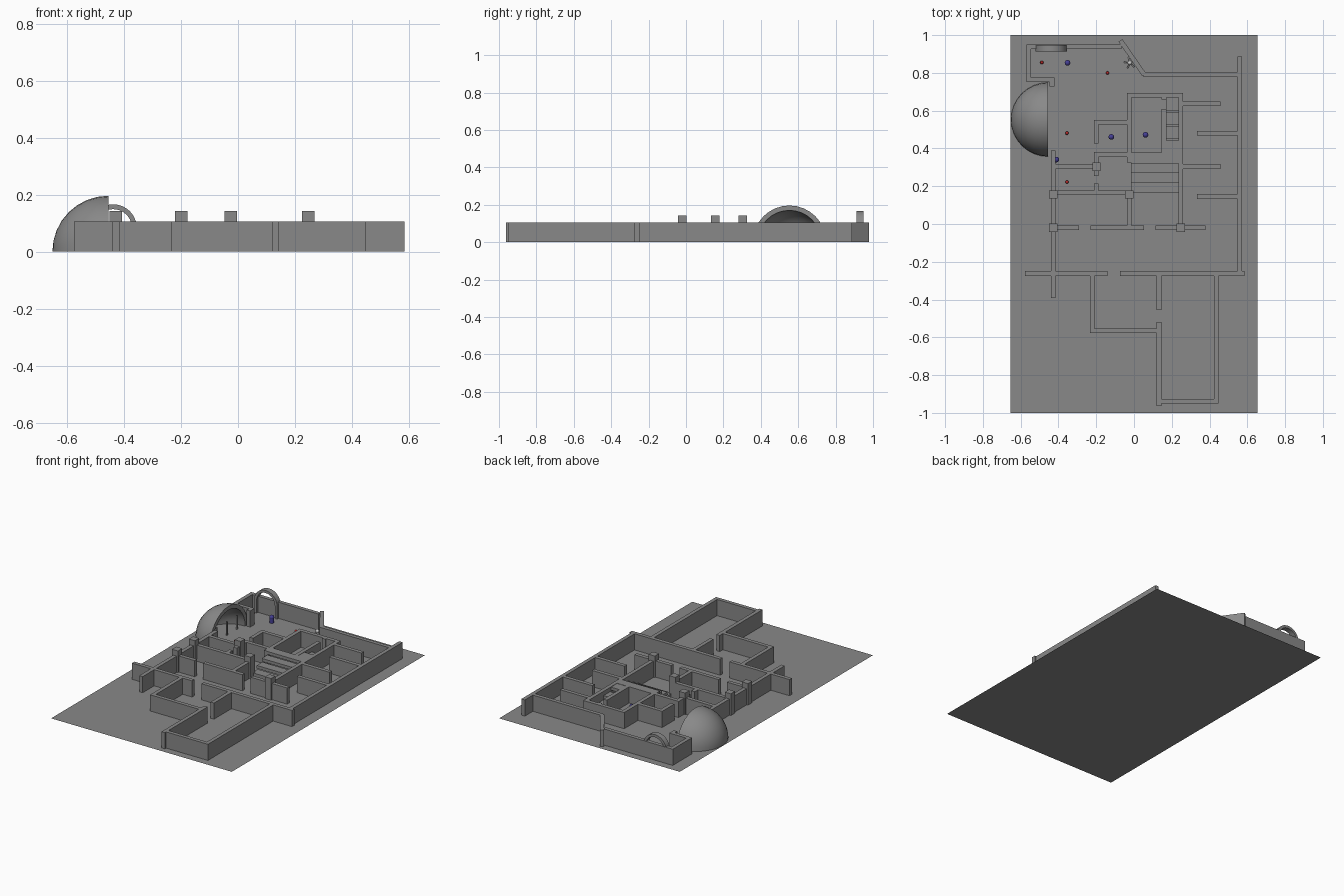
import bpy, bmesh, math
from mathutils import Matrix, Vector

if "Cube" in bpy.data.objects:
    bpy.data.objects.remove(bpy.data.objects["Cube"])

T, H = 0.025, 0.106   # wall thickness and height
DX = 0.004            # plan offset of the walls in x


def add_box(bm, x0, x1, y0, y1, z0, z1, angle=0.0):
    m = (Matrix.Translation(((x0 + x1) / 2 + DX, (y0 + y1) / 2, (z0 + z1) / 2))
         @ Matrix.Rotation(angle, 4, 'Z')
         @ Matrix.Diagonal((x1 - x0, y1 - y0, z1 - z0, 1)))
    bmesh.ops.create_cube(bm, size=1, matrix=m)


def colour(name, rgb):
    m = bpy.data.materials.new(name)
    m.diffuse_color = (*rgb, 1)
    m.use_nodes = True
    m.node_tree.nodes["Principled BSDF"].inputs["Base Color"].default_value = m.diffuse_color
    return m


GREY = colour("dark_grey", (0.25, 0.25, 0.25))


def finish(bm, name, mat=GREY, smooth=False):
    me = bpy.data.meshes.new(name)
    bm.to_mesh(me)
    bm.free()
    me.materials.append(mat)
    ob = bpy.data.objects.new(name, me)
    bpy.context.collection.objects.link(ob)
    if smooth:
        bpy.ops.object.select_all(action='DESELECT')
        ob.select_set(True)
        bpy.context.view_layer.objects.active = ob
        bpy.ops.object.shade_smooth_by_angle()
    return ob


# Ground sheet
bm = bmesh.new()
bmesh.ops.create_grid(bm, x_segments=1, y_segments=1, size=1,
                      matrix=Matrix.Diagonal((0.655, 1, 1, 1)))
finish(bm, "floor")

# Walls running along x: (y centre, x start, x end)
bm = bmesh.new()
for y, a, b in [
        (0.938, -0.574, -0.07), (0.763, -0.574, -0.426), (0.791, 0.045, 0.56),
        (0.48, 0.33, 0.555), (0.146, 0.33, 0.555),
        (0.636, 0.245, 0.455), (0.305, 0.245, 0.455),
        (0.681, -0.041, 0.255), (0.538, -0.216, -0.03),
        (0.367, -0.216, 0.24), (0.305, -0.43, -0.2), (0.166, -0.43, -0.03),
        (-0.02, -0.45, -0.295), (-0.02, -0.235, 0.05), (-0.02, 0.11, 0.375),
        (-0.262, -0.58, -0.145), (-0.262, -0.077, 0.58),
        (-0.565, -0.237, 0.13), (-0.938, 0.13, 0.443)]:
    add_box(bm, a, b, y - T / 2, y + T / 2, 0, H)
finish(bm, "cross_walls")

# Walls running along y: (x centre, y start, y end)
bm = bmesh.new()
for x, a, b in [
        (-0.561, 0.751, 0.95), (-0.438, 0.728, 0.775), (0.556, -0.27, 0.887),
        (0.243, -0.02, 0.693), (-0.029, 0.325, 0.693), (-0.029, -0.02, 0.178),
        (-0.204, 0.425, 0.55), (-0.204, 0.255, 0.38), (-0.204, 0.17, 0.214),
        (0.155, 0.36, 0.61), (0.155, 0.66, 0.675), (-0.432, -0.393, 0.388),
        (-0.225, -0.577, -0.262), (0.128, -0.455, -0.262),
        (0.128, -0.963, -0.52), (0.431, -0.95, -0.262)]:
    add_box(bm, x - T / 2, x + T / 2, a, b, 0, H)
finish(bm, "long_walls")

# Slanted wall
bm = bmesh.new()
p, q = Vector((-0.076, 0.972)), Vector((0.05, 0.79))
c, d = (p + q) / 2, q - p
add_box(bm, c.x - d.length / 2, c.x + d.length / 2, c.y - T / 2, c.y + T / 2,
        0, H, math.atan2(d.y, d.x))
finish(bm, "slanted_wall")

# Square pillars at wall crossings
bm = bmesh.new()
for x, y in [(-0.203, 0.303), (-0.432, 0.156), (-0.029, 0.156),
             (-0.432, -0.02), (0.243, -0.02)]:
    add_box(bm, x - 0.022, x + 0.022, y - 0.022, y + 0.022, 0, 0.142)
finish(bm, "pillars")

# Two flights of open steps, rising towards the middle landing
bm = bmesh.new()
for i in range(4):
    z = H * (i + 1) / 4
    y = 0.165 + i * 0.052
    add_box(bm, -0.02, 0.233, y, y + 0.058, z - 0.02, z)
finish(bm, "wide_steps")
bm = bmesh.new()
for i in range(4):
    z = H * (i + 1) / 4 - 0.002
    y = 0.67 - i * 0.076
    add_box(bm, 0.165, 0.233, y - 0.068, y, z - 0.02, z)
finish(bm, "narrow_steps")

# Quarter-sphere shell, opening towards +x
bm = bmesh.new()
CX, CY, N, M = -0.455, 0.553, 16, 8


def shell(r):
    rows = []
    for j in range(M + 1):
        u = math.pi / 2 * j / M           # 0 at rim, 90 degrees at far pole
        rows.append([bm.verts.new((CX - r * math.sin(u),
                                   CY + r * math.cos(u) * math.cos(math.pi * i / N),
                                   r * math.cos(u) * math.sin(math.pi * i / N)))
                     for i in range(N + 1)])
    for j in range(M):
        for i in range(N):
            bm.faces.new((rows[j][i], rows[j][i + 1],
                          rows[j + 1][i + 1], rows[j + 1][i]))
    return rows


outer, inner = shell(0.196), shell(0.17)
for i in range(N):
    bm.faces.new((outer[0][i], inner[0][i], inner[0][i + 1], outer[0][i + 1]))
bmesh.ops.remove_doubles(bm, verts=bm.verts, dist=1e-5)
bmesh.ops.recalc_face_normals(bm, faces=bm.faces)
finish(bm, "half_dome", smooth=True)

# Slim posts in the dome opening
bm = bmesh.new()
for y in (0.45, 0.555, 0.66):
    bmesh.ops.create_cone(bm, cap_ends=True, segments=12, radius1=0.006, radius2=0.006,
                          depth=0.09, matrix=Matrix.Translation((-0.47, y, 0.046)))
finish(bm, "dome_posts", smooth=True)

# Entrance arch against the back wall
bm = bmesh.new()
AX, AZ = -0.438, 0.083
loops = []
for y in (0.912, 0.948):
    for r in (0.083, 0.066):
        pts = [(AX + r, 0)]
        pts += [(AX + r * math.cos(math.pi * i / 20),
                 AZ + r * math.sin(math.pi * i / 20)) for i in range(21)]
        pts += [(AX - r, 0)]
        loops.append([bm.verts.new((x, y, z)) for x, z in pts])
for a, b in ((0, 1), (1, 3), (3, 2), (2, 0)):
    A, B = loops[a], loops[b]
    for i in range(len(A) - 1):
        bm.faces.new((A[i], A[i + 1], B[i + 1], B[i]))
for k in (0, -1):
    bm.faces.new([loops[n][k] for n in (0, 1, 3, 2)])
bmesh.ops.recalc_face_normals(bm, faces=bm.faces)
finish(bm, "entrance_arch", smooth=True)

# Blue figures: round head on a short body
blue = colour("blue", (0.06, 0.05, 0.3))
bm = bmesh.new()
for x, y in [(-0.352, 0.853), (-0.12, 0.461), (0.061, 0.472), (-0.411, 0.341)]:
    bmesh.ops.create_cone(bm, cap_ends=True, segments=16, radius1=0.014, radius2=0.014,
                          depth=0.034, matrix=Matrix.Translation((x, y, 0.019)))
    bmesh.ops.create_uvsphere(bm, u_segments=16, v_segments=8, radius=0.015,
                              matrix=Matrix.Translation((x, y, 0.036)))
finish(bm, "blue_figures", blue, True)

# Red markers
red = colour("red", (0.45, 0.02, 0.02))
bm = bmesh.new()
for x, y in [(-0.488, 0.855), (-0.14, 0.8), (-0.355, 0.481), (-0.355, 0.222)]:
    bmesh.ops.create_uvsphere(bm, u_segments=12, v_segments=8, radius=0.009,
                              matrix=Matrix.Translation((x, y, 0.022)))
    bmesh.ops.create_cone(bm, cap_ends=True, segments=8, radius1=0.004, radius2=0.004,
                          depth=0.02, matrix=Matrix.Translation((x, y, 0.012)))
finish(bm, "red_markers", red, True)

# Small pale tripod near the slanted wall
bm = bmesh.new()
for k in range(5):
    m = (Matrix.Translation((-0.022, 0.853, 0.028))
         @ Matrix.Rotation(math.radians(72 * k + 30), 4, 'Z')
         @ Matrix.Rotation(math.radians(35), 4, 'Y')
         @ Matrix.Translation((0.018, 0, 0)) @ Matrix.Diagonal((0.036, 0.007, 0.006, 1)))
    bmesh.ops.create_cube(bm, size=1, matrix=m)
bmesh.ops.create_uvsphere(bm, u_segments=12, v_segments=8, radius=0.012,
                          matrix=Matrix.Translation((-0.022, 0.853, 0.034)))
finish(bm, "tripod", colour("pale", (0.8, 0.8, 0.8)))
